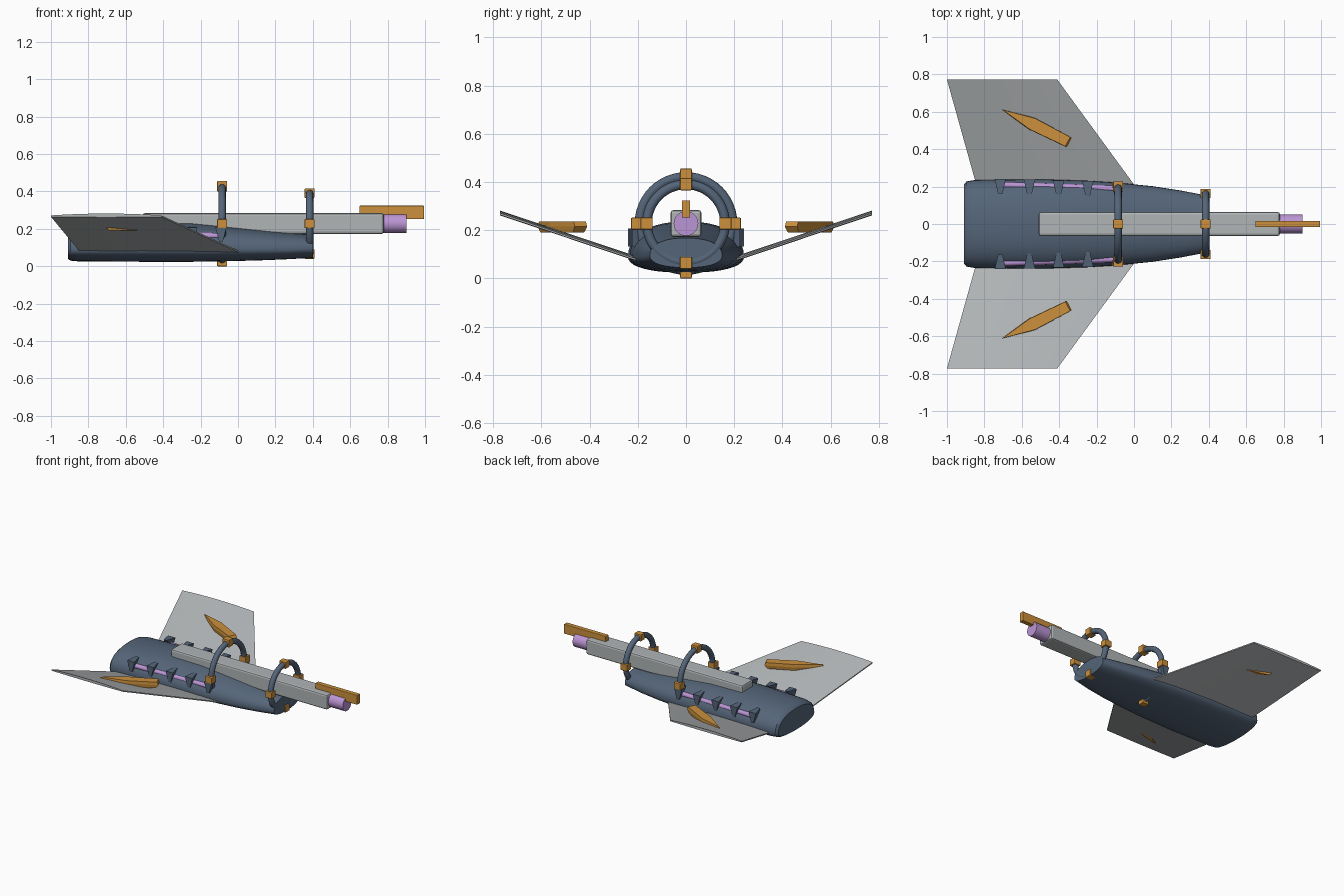
import bpy, bmesh, math
from mathutils import Vector

if "Cube" in bpy.data.objects:
    bpy.data.objects.remove(bpy.data.objects["Cube"])


def material(name, rgb):
    m = bpy.data.materials.new(name)
    m.use_nodes = True
    m.diffuse_color = (*rgb, 1)
    m.node_tree.nodes["Principled BSDF"].inputs["Base Color"].default_value = (*rgb, 1)
    return m


SLATE = material("slate blue", (0.09, 0.13, 0.19))
GREY = material("light grey", (0.44, 0.46, 0.47))
ORANGE = material("amber", (0.60, 0.28, 0.045))
PURPLE = material("lilac", (0.50, 0.30, 0.66))
AXIS_Z = 0.228


def finish(name, bm, mat, smooth=False, bevel=0):
    bmesh.ops.recalc_face_normals(bm, faces=bm.faces)
    mesh = bpy.data.meshes.new(name)
    bm.to_mesh(mesh)
    bm.free()
    mesh.materials.append(mat)
    ob = bpy.data.objects.new(name, mesh)
    bpy.context.collection.objects.link(ob)
    if bevel:
        mod = ob.modifiers.new("bevel", "BEVEL")
        mod.width = bevel
        mod.segments = 2
    if smooth:
        bpy.ops.object.select_all(action="DESELECT")
        ob.select_set(True)
        bpy.context.view_layer.objects.active = ob
        bpy.ops.object.shade_smooth_by_angle(angle=math.radians(35))
    return ob


def loft(name, rings, mat, smooth=False, bevel=0):
    """Skin a list of closed cross-sections and cap both ends."""
    bm = bmesh.new()
    loops = [[bm.verts.new(p) for p in ring] for ring in rings]
    n = len(loops[0])
    for a, b in zip(loops, loops[1:]):
        for i in range(n):
            j = (i + 1) % n
            bm.faces.new((a[i], a[j], b[j], b[i]))
    bm.faces.new(loops[0])
    bm.faces.new(loops[-1])
    return finish(name, bm, mat, smooth, bevel)


def box(name, lo, hi, mat, bevel=0):
    rings = [[(x, lo[1], lo[2]), (x, hi[1], lo[2]), (x, hi[1], hi[2]), (x, lo[1], hi[2])]
             for x in (lo[0], hi[0])]
    return loft(name, rings, mat, bevel=bevel)


def rod(name, a, b, radius, mat, sides=24):
    a, b = Vector(a), Vector(b)
    turn = (b - a).to_track_quat("Z", "Y")
    circle = [turn @ Vector((radius * math.cos(t), radius * math.sin(t), 0))
              for t in (math.tau * i / sides for i in range(sides))]
    return loft(name, [[p + c for c in circle] for p in (a, b)], mat, True)


# Hull: domed top, flatter belly, tapering to the nose
def hull_section(x, w, top, mid, bottom, sides=40):
    ring = []
    for i in range(sides):
        t = math.tau * i / sides
        c, s = math.cos(t), math.sin(t)
        p = 2 / 2.3
        y = math.copysign(abs(c) ** p, c) * w
        h = top - mid if s > 0 else mid - bottom
        ring.append((x, y, mid + math.copysign(abs(s) ** p, s) * h))
    return ring


stations = [
    (-0.91, 0.212, 0.200, 0.09, 0.040), (-0.895, 0.228, 0.215, 0.09, 0.030),
    (-0.85, 0.235, 0.225, 0.09, 0.026), (-0.5, 0.24, 0.236, 0.09, 0.024),
    (-0.25, 0.232, 0.232, 0.09, 0.024), (-0.1, 0.222, 0.217, 0.09, 0.026),
    (0.1, 0.202, 0.196, 0.09, 0.031), (0.25, 0.179, 0.181, 0.09, 0.037),
    (0.4, 0.150, 0.168, 0.095, 0.045)]
loft("hull", [hull_section(*s) for s in stations], SLATE, True)

# Central beam, muzzle and top sight
box("beam", (-0.51, -0.064, 0.173), (0.78, 0.064, 0.284), GREY, 0.012)
rod("muzzle", (0.7, 0, AXIS_Z), (0.9, 0, AXIS_Z), 0.051, PURPLE, 32)
box("sight_bar", (0.65, -0.017, 0.253), (0.995, 0.017, 0.324), ORANGE, 0.003)


# Support rings, each with four clamps
def support_ring(name, x, radius, clamp_in, clamp_out):
    bm = bmesh.new()
    n, m, tube = 48, 12, 0.02
    grid = []
    for i in range(n):
        a = math.tau * i / n
        row = []
        for k in range(m):
            b = math.tau * k / m
            r = radius + tube * math.cos(b)
            row.append(bm.verts.new((x + tube * math.sin(b), r * math.cos(a),
                                     AXIS_Z + r * math.sin(a))))
        grid.append(row)
    for i in range(n):
        for k in range(m):
            u, v = (i + 1) % n, (k + 1) % m
            bm.faces.new((grid[i][k], grid[u][k], grid[u][v], grid[i][v]))
    finish(name, bm, SLATE, True)
    mid, half = (clamp_in + clamp_out) / 2, (clamp_out - clamp_in) / 2
    for side, dy, dz in (("left", 1, 0), ("right", -1, 0), ("top", 0, 1), ("bottom", 0, -1)):
        y, z = dy * mid, AXIS_Z + dz * mid
        hy, hz = (half, 0.024) if dy else (0.024, half)
        box(f"{name}_clamp_{side}", (x - 0.027, y - hy, z - hz),
            (x + 0.027, y + hy, z + hz), ORANGE, 0.004)


support_ring("rear_ring", -0.085, 0.193, 0.172, 0.228)
support_ring("front_ring", 0.383, 0.162, 0.138, 0.188)


# Wing: thin cambered section, swept and raised toward the tip
def wing_section(x0, x1, y, z, side, steps=8):
    upper, lower = [], []
    for i in range(steps + 1):
        t = i / steps
        arch = 4 * t * (1 - t)
        x = x0 + (x1 - x0) * t
        upper.append((x, side * y, z + 0.004 + 0.010 * arch))
        lower.append((x, side * y, z - 0.004 - 0.002 * arch))
    return upper + lower[::-1]


for label, side in (("right", -1), ("left", 1)):
    loft(f"wing_{label}", [wing_section(-0.832, 0.03, 0.17, 0.066, side),
                           wing_section(-1.0, -0.41, 0.772, 0.268, side)], GREY, True)

    # Pointed pod lying across the wing
    outline = [(-0.712, 0.615), (-0.53, 0.567), (-0.333, 0.462), (-0.36, 0.41), (-0.56, 0.505)]
    pod = []
    for z, inset in ((0.19, 0.12), (0.215, 0), (0.236, 0.05)):
        pod.append([(x + (-0.5 - x) * inset, side * (y + (0.52 - y) * inset), z)
                    for x, y in outline])
    loft(f"wing_pod_{label}", pod, ORANGE)

    # Glowing side conduit held by a row of wedge ribs
    rod(f"conduit_{label}", (-0.72, side * 0.209, 0.165), (-0.09, side * 0.188, 0.162),
        0.017, PURPLE, 12)
    for k in range(5):
        x = -0.715 + 0.156 * k
        out = 0.241 - 0.004 * k
        profile = [(out, 0.207, 0.030), (out, 0.132, 0.010),
                   (out - 0.05, 0.130, 0.008), (out - 0.078, 0.212, 0.012)]
        loft(f"rib_{label}_{k + 1}",
             [[(x + d * hx, side * y, z) for y, z, hx in profile] for d in (-1, 1)], SLATE)
